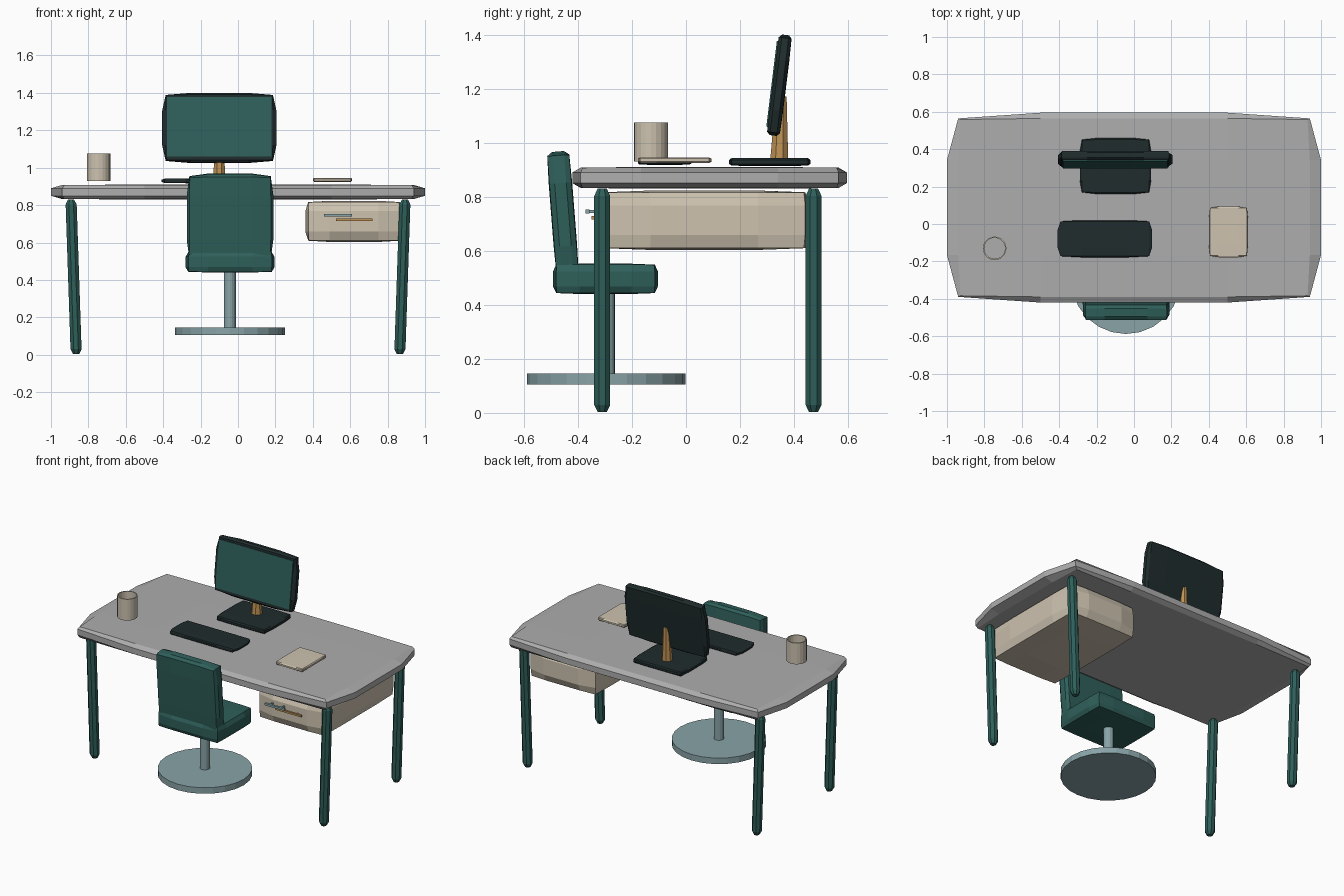
import bpy, bmesh, math
from mathutils import Matrix, Vector

if "Cube" in bpy.data.objects:
    bpy.data.objects.remove(bpy.data.objects["Cube"])


def mat(name, rgb):
    m = bpy.data.materials.new(name)
    m.diffuse_color = (*rgb, 1)
    m.use_nodes = True
    m.node_tree.nodes["Principled BSDF"].inputs["Base Color"].default_value = m.diffuse_color
    return m


GREY = mat("desk grey", (0.42, 0.42, 0.42))
TEAL = mat("deep teal", (0.028, 0.115, 0.102))
DARK = mat("charcoal", (0.014, 0.025, 0.026))
CREAM = mat("cream", (0.61, 0.54, 0.43))
GOLD = mat("golden wood", (0.52, 0.29, 0.09))
STEEL = mat("blue grey metal", (0.25, 0.37, 0.39))


def finish(name, bm, material, smooth=False):
    bmesh.ops.recalc_face_normals(bm, faces=bm.faces)
    me = bpy.data.meshes.new(name)
    bm.to_mesh(me)
    bm.free()
    me.materials.append(material)
    ob = bpy.data.objects.new(name, me)
    bpy.context.collection.objects.link(ob)
    return ob


def soft_box(name, lo, hi, material, pull=0.06, tilt=0.0):
    """Box whose faces bulge: edges and corners are pulled inwards."""
    lo, hi = Vector(lo), Vector(hi)
    mid, half = (lo + hi) / 2, (hi - lo) / 2
    bm = bmesh.new()
    bmesh.ops.create_cube(bm, size=2)
    bmesh.ops.subdivide_edges(bm, edges=bm.edges[:], cuts=2, use_grid_fill=True)
    for v in bm.verts:
        outer = [abs(c) > 0.9 for c in v.co]
        k = {1: 1.0, 2: 1 - pull, 3: 1 - pull * 1.2}[sum(outer)]
        v.co = Vector([math.copysign(k if o else 0.5, c) * h
                       for c, o, h in zip(v.co, outer, half)])
    bmesh.ops.transform(bm, verts=bm.verts,
                        matrix=Matrix.Translation(mid) @ Matrix.Rotation(tilt, 4, 'X'))
    return finish(name, bm, material)


def plain_box(name, lo, hi, material):
    lo, hi = Vector(lo), Vector(hi)
    bm = bmesh.new()
    bmesh.ops.create_cube(bm, size=1)
    for v in bm.verts:
        v.co = (lo + hi) / 2 + v.co * (hi - lo)
    return finish(name, bm, material)


def column(name, rings, material, sides, turn=0.0):
    """Closed loft through rings of (x, y, z, radius)."""
    bm = bmesh.new()
    loops = []
    for x, y, z, r in rings:
        loops.append([bm.verts.new((x + r * math.cos(turn + math.tau * i / sides),
                                    y + r * math.sin(turn + math.tau * i / sides), z))
                      for i in range(sides)])
    for a, b in zip(loops, loops[1:]):
        for i in range(sides):
            j = (i + 1) % sides
            bm.faces.new((a[i], a[j], b[j], b[i]))
    bm.faces.new(loops[0][::-1])
    bm.faces.new(loops[-1])
    return finish(name, bm, material)


# Desk top and four slightly splayed legs
soft_box("desk_top", (-1, -0.42, 0.83), (1, 0.595, 0.91), GREY)
for side, sx in (("left", -1), ("right", 1)):
    for end, y in (("front", -0.31), ("back", 0.472)):
        column(f"{end}_{side}_leg",
               [(sx * 0.865, y, 0.003, 0.018), (sx * 0.866, y, 0.03, 0.032),
                (sx * 0.892, y, 0.803, 0.032), (sx * 0.893, y, 0.83, 0.018)],
               TEAL, 8, math.pi / 8)

# Drawer box and its two handles
soft_box("drawer", (0.36, -0.33, 0.603), (0.88, 0.465, 0.823), CREAM)
plain_box("upper_handle", (0.46, -0.372, 0.738), (0.61, -0.358, 0.752), STEEL)
plain_box("lower_handle", (0.525, -0.35, 0.716), (0.72, -0.338, 0.728), GOLD)
for i, x in enumerate((0.49, 0.575)):
    plain_box(f"upper_handle_post_{i}", (x, -0.36, 0.74), (x + 0.01, -0.32, 0.75), STEEL)
for i, x in enumerate((0.56, 0.68)):
    plain_box(f"lower_handle_post_{i}", (x, -0.34, 0.717), (x + 0.01, -0.32, 0.727), GOLD)

# Monitor: base, post, tilted body and screen plate
TILT = math.radians(-7)
soft_box("monitor_base", (-0.29, 0.16, 0.914), (0.092, 0.46, 0.944), DARK)
column("monitor_post", [(-0.1, 0.345, 0.935, 0.036), (-0.1, 0.352, 1.17, 0.022)],
       GOLD, 8, math.pi / 8)
soft_box("monitor_body", (-0.405, 0.32, 1.025), (0.205, 0.371, 1.4), DARK, tilt=TILT)
screen = plain_box("monitor_screen", (-0.28, -0.029, -0.16), (0.28, -0.022, 0.16), TEAL)
screen.data.transform(Matrix.Translation((-0.1, 0.3455, 1.2145))
                      @ Matrix.Rotation(TILT, 4, 'X'))

# Things on the desk
soft_box("keyboard", (-0.408, -0.178, 0.918), (0.096, 0.02, 0.942), DARK)
soft_box("notepad", (0.4, -0.178, 0.924), (0.61, 0.094, 0.946), CREAM)

# Cup: open tube with a thin wall
bm = bmesh.new()
N = 20
profile = [(0.063, 0.93), (0.063, 1.075), (0.056, 1.075), (0.056, 0.935)]
rows = [[bm.verts.new((-0.745 + r * math.cos(math.tau * i / N),
                       -0.13 + r * math.sin(math.tau * i / N), z)) for i in range(N)]
        for r, z in profile]
for a, b in zip(rows, rows[1:] + rows[:1]):
    for i in range(N):
        bm.faces.new((a[i], a[(i + 1) % N], b[(i + 1) % N], b[i]))
finish("cup", bm, CREAM)

# Chair: round foot, column, seat and leaning backrest
CX, CY = -0.043, -0.295
column("chair_foot", [(CX, CY, 0.105, 0.293), (CX, CY, 0.146, 0.293)], STEEL, 24)
column("chair_column", [(CX, CY, 0.14, 0.032), (CX, CY, 0.45, 0.032)], STEEL, 16)
soft_box("chair_seat", (-0.28, -0.492, 0.44), (0.195, -0.104, 0.552), TEAL)
soft_box("chair_backrest", (-0.274, -0.499, 0.5), (0.189, -0.412, 0.968), TEAL,
         tilt=math.radians(4.5))
